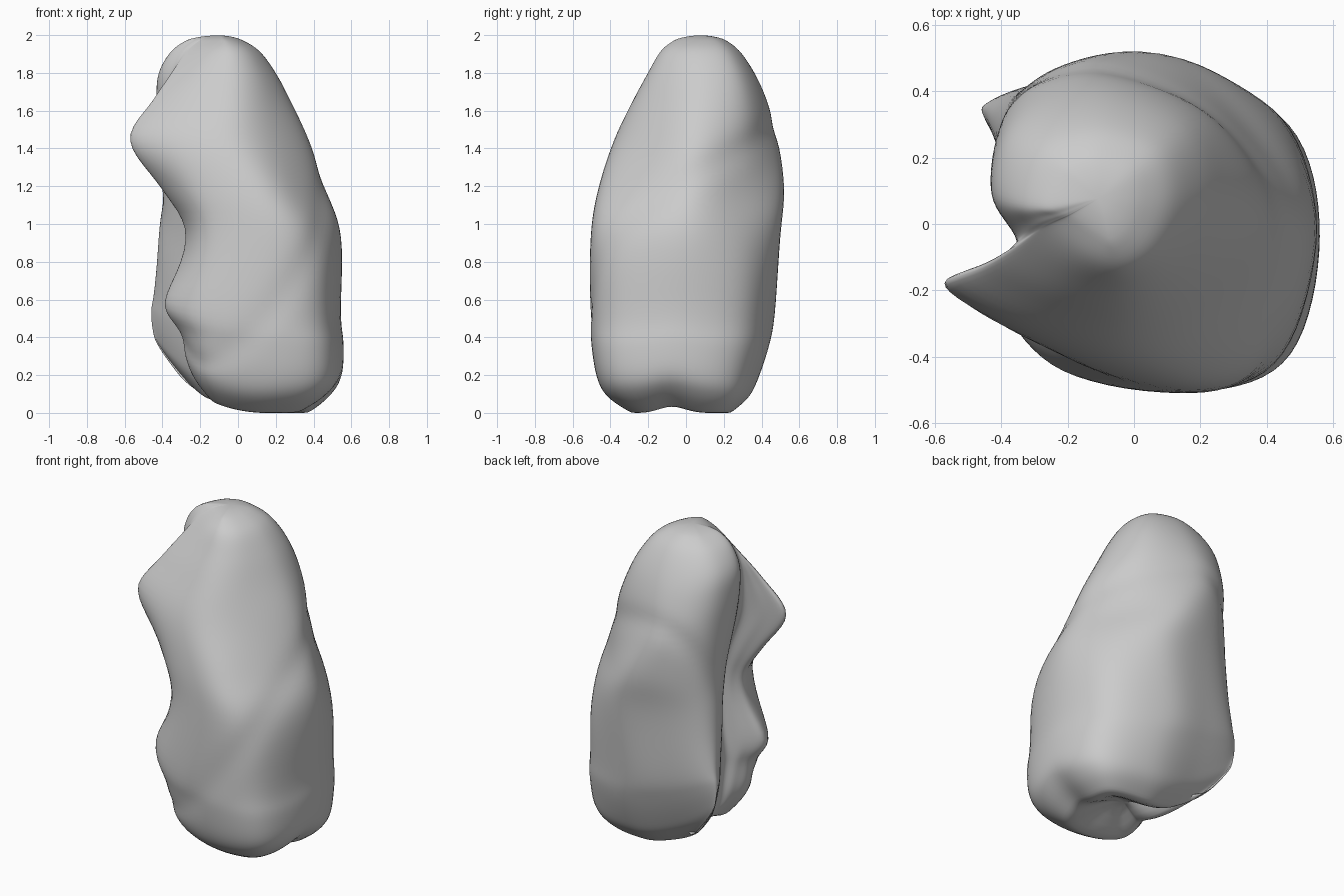
import bpy, bmesh, math
from mathutils import Vector

cube = bpy.data.objects.get("Cube")
if cube:
    bpy.data.objects.remove(cube)

RING_STEPS = 8
LEVEL_STEPS = 6

# height, front margin x, front margin y, front y, side x, back y, inner back x, hollow x
LEVELS = [
    (.0, -.14, -.2, -.29, .37, .24, -.28, -.13),
    (.08, -.22, -.23, -.41, .48, .33, -.4, -.17),
    (.18, -.27, -.24, -.47, .55, .38, -.43, -.19),
    (.35, -.31, -.25, -.5, .56, .435, -.44, -.2),
    (.52, -.395, -.25, -.51, .545, .465, -.43, -.2),
    (.93, -.27, -.2, -.505, .55, .49, -.41, -.18),
    (1.18, -.4, -.19, -.465, .47, .51, -.4, -.23),
    (1.44, -.58, -.19, -.38, .38, .48, -.425, -.32),
    (1.65, -.45, -.14, -.28, .28, .425, -.44, -.35),
    (1.8, -.34, -.08, -.2, .2, .36, -.43, -.35),
    (1.92, -.25, -.02, -.13, .11, .28, -.36, -.3),
    (1.98, -.18, .02, -.05, .01, .2, -.27, -.22),
]


def spline(points, steps, closed):
    """Smooth curve through points of any dimension."""
    n = len(points)
    pick = (lambda i: points[i % n]) if closed else (lambda i: points[min(max(i, 0), n - 1)])
    result = []
    for i in range(n if closed else n - 1):
        a, b, c, d = (pick(i + k) for k in (-1, 0, 1, 2))
        for s in range(steps):
            t = s / steps
            result.append(tuple(
                q + t / 2 * (r - p + t * (2 * p - 5 * q + 4 * r - u + t * (3 * (q - r) + u - p)))
                for p, q, r, u in zip(a, b, c, d)))
    if not closed:
        result.append(tuple(points[-1]))
    return result


def mix(a, b, t):
    return a + (b - a) * t


def bump(value, middle, width):
    return math.exp(-((value - middle) / width) ** 2)


def section(level):
    """Outline at one height: rounded outside, hollow on the inner side."""
    z, fx, fy, front, side, back, bx, hx = level
    xm = mix(fx, side, .6)
    yc = (front + back) / 2
    ey = .33 - .14 * z
    hy = mix(fy, ey, .36)
    flat_front = .06 * bump(z, 1.35, .5)
    flat_back = .06 * bump(z, 1.15, .35) - .03 * bump(z, 0, .15)
    outline = [
        (fx, fy),
        (.55 * fx, mix(fy, front, .75)),
        (xm, front),
        (mix(xm, side, .75) - flat_front, mix(yc, front, .78) + flat_front),
        (side, yc),
        (mix(xm, side, .75) - flat_back, mix(yc, back, .7) - flat_back),
        (xm - .05, back),
        (mix(bx, xm, .4), back - .025),
        (bx + .025 * z, mix(ey, back, .58)),
        (bx + .01, ey),
        (hx, hy),
        (mix(fx, hx, .5), mix(fy, hy, .5)),
    ]
    return [shape(x, y, z) for x, y in spline(outline, RING_STEPS, True)]


def shape(x, y, z):
    """Tilt the base and press in the oblique groove between the lobes."""
    lift = (.65 + .8 * max(0, y)) * max(0, .15 - x) ** 2 + .04 * bump(y, -.08, .1)
    z += lift * max(0, 1 - z / .8)
    groove = .95 + 1.21 * y + (.64 - 1.09 * y) * x
    press = 1 - .035 * bump(z, groove, .055)
    return Vector((x * press, y * press, z))


# Rings of the body, from the hollow underside to the top
rings = [section(level) for level in spline(LEVELS, LEVEL_STEPS, False)]
base_mid = Vector((.08, -.02, .14))
under = [[base_mid.lerp(p, k) for p in rings[0]] for k in (.2, .4, .6, .8, .93)]
for ring, drop in zip(under, (0, .01, .02, .025, .02)):
    for p in ring:
        p.z -= drop
top_mid = Vector((-.1, .08, 2.0))
crown = [[Vector((*top_mid.lerp(p, k).xy, mix(2.0, p.z, k * k))) for p in rings[-1]]
         for k in (.75, .5, .25)]
rings = under + rings + crown

bm = bmesh.new()
loops = [[bm.verts.new(p) for p in ring] for ring in rings]
count = len(loops[0])
for low, high in zip(loops, loops[1:]):
    for i in range(count):
        j = (i + 1) % count
        bm.faces.new((low[i], low[j], high[j], high[i]))
for loop, mid in ((loops[0], base_mid), (loops[-1], top_mid)):
    pole = bm.verts.new(mid)
    for i in range(count):
        bm.faces.new((loop[i], loop[(i + 1) % count], pole))
for _ in range(4):
    bmesh.ops.smooth_vert(bm, verts=bm.verts, factor=.5,
                          use_axis_x=True, use_axis_y=True, use_axis_z=True)
bmesh.ops.recalc_face_normals(bm, faces=bm.faces)
for face in bm.faces:
    face.smooth = True

mesh = bpy.data.meshes.new("lung_body")
bm.to_mesh(mesh)
bm.free()
lung = bpy.data.objects.new("lung_body", mesh)
bpy.context.collection.objects.link(lung)

# Plain grey surface
grey = bpy.data.materials.new("plain_grey")
grey.use_nodes = True
grey.diffuse_color = (.6, .6, .6, 1)
grey.node_tree.nodes["Principled BSDF"].inputs["Base Color"].default_value = (.6, .6, .6, 1)
mesh.materials.append(grey)
